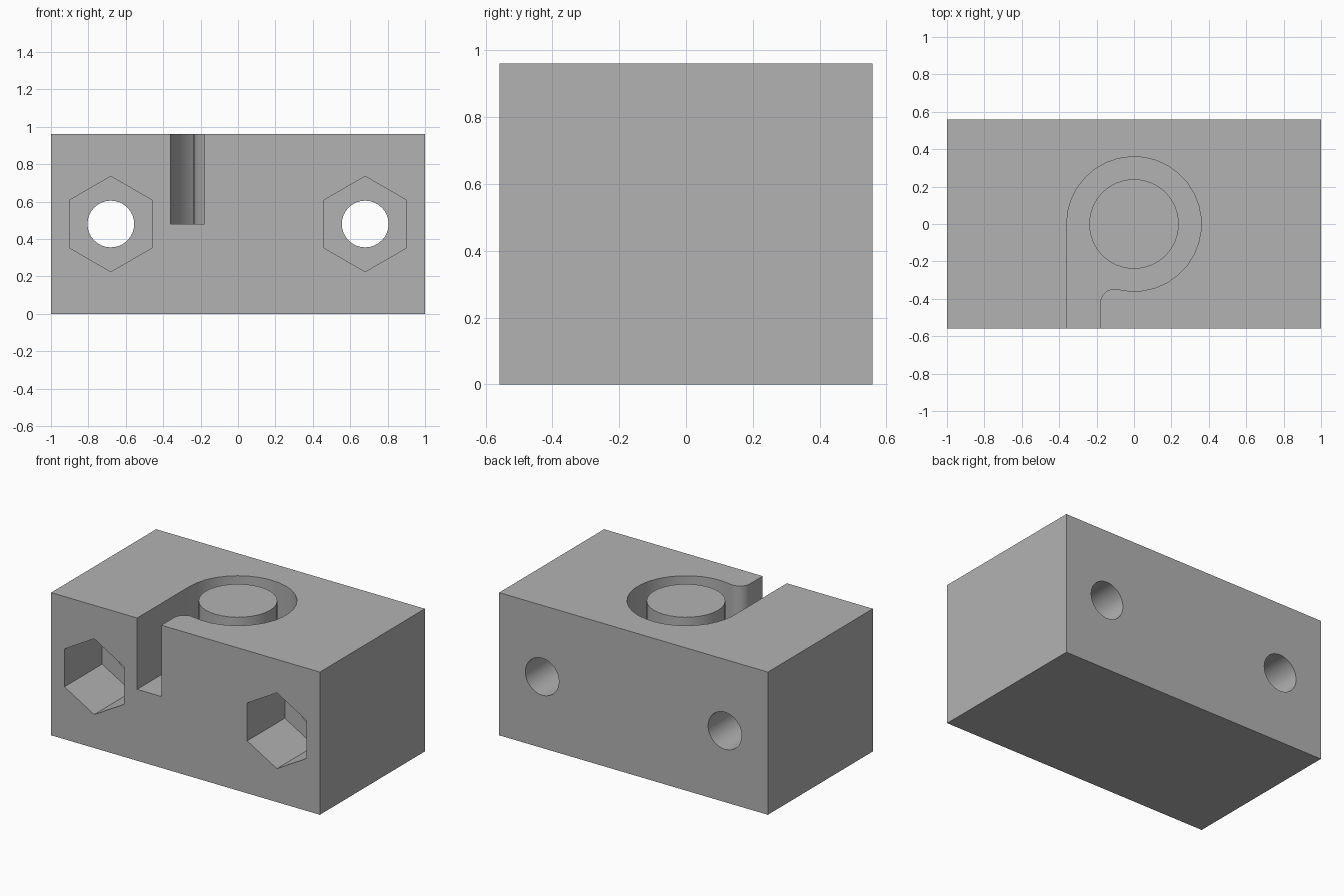
import bpy, bmesh, math
from mathutils import Vector

W, D, H = 2.0, 1.116, 0.96
MID = H / 2
FRONT = -D / 2
RING_R, POST_R, FILLET_R = 0.36, 0.24, 0.075
SLOT_RIGHT = -0.18

cube = bpy.data.objects.get("Cube")
if cube:
    bpy.data.objects.remove(cube, do_unlink=True)

grey = bpy.data.materials.new("plain grey")
grey.use_nodes = True
colour = (0.45, 0.45, 0.45, 1)
grey.diffuse_color = colour
grey.node_tree.nodes["Principled BSDF"].inputs["Base Color"].default_value = colour


def prism(name, outline, depth):
    """Closed solid from a list of 3D outline points pushed along a vector."""
    bm = bmesh.new()
    face = bm.faces.new([bm.verts.new(p) for p in outline])
    side = bmesh.ops.extrude_face_region(bm, geom=[face])
    moved = [g for g in side["geom"] if isinstance(g, bmesh.types.BMVert)]
    bmesh.ops.translate(bm, vec=depth, verts=moved)
    bmesh.ops.recalc_face_normals(bm, faces=bm.faces)
    mesh = bpy.data.meshes.new(name)
    bm.to_mesh(mesh)
    bm.free()
    mesh.materials.append(grey)
    obj = bpy.data.objects.new(name, mesh)
    bpy.context.collection.objects.link(obj)
    return obj


def arc(cx, cy, r, start, end, steps):
    angles = [start + (end - start) * i / steps for i in range(steps + 1)]
    return [(cx + r * math.cos(a), cy + r * math.sin(a)) for a in angles]


def ring(cx, cy, r, sides, turn=0):
    return arc(cx, cy, r, turn, turn + math.tau, sides)[:-1]


def combine(body, tool, operation):
    """Apply a boolean and remove the tool."""
    tool.hide_render = True
    mod = body.modifiers.new(operation.lower(), 'BOOLEAN')
    mod.object, mod.operation, mod.solver = tool, operation, 'EXACT'
    bpy.context.view_layer.objects.active = body
    bpy.ops.object.modifier_apply(modifier=mod.name)
    bpy.data.objects.remove(tool, do_unlink=True)


# Solid block
base = [(-W / 2, FRONT, 0), (W / 2, FRONT, 0), (W / 2, -FRONT, 0), (-W / 2, -FRONT, 0)]
block = prism("block", base, Vector((0, 0, H)))

# Ring channel with its straight outlet and rounded corner, down to mid height
fx = SLOT_RIGHT + FILLET_R
fy = -math.sqrt((RING_R + FILLET_R) ** 2 - fx ** 2)
meet = math.atan2(fy, fx)
path = [(-RING_R, FRONT - 0.1)]
path += arc(0, 0, RING_R, math.pi, meet, 26)
path += arc(fx, fy, FILLET_R, meet + math.pi, math.pi, 8)[1:]
path += [(SLOT_RIGHT, FRONT - 0.1)]
channel = prism("channel_cutter", [(x, y, MID) for x, y in path], Vector((0, 0, H)))

# Round post left standing in the middle of the channel
post = prism("post_cutter", [(x, y, MID - 0.1) for x, y in ring(0, 0, POST_R, 32)],
             Vector((0, 0, 2 * H)))
combine(channel, post, 'DIFFERENCE')
combine(block, channel, 'DIFFERENCE')

# Bolt holes right through, each with a hexagonal nut pocket in the front
for x in (-0.68, 0.68):
    hole = prism("hole_cutter", [(a, FRONT - 0.1, b) for a, b in ring(x, MID, 0.125, 32)],
                 Vector((0, D + 0.2, 0)))
    combine(block, hole, 'DIFFERENCE')
    pocket = prism("nut_pocket_cutter",
                   [(a, FRONT - 0.1, b) for a, b in ring(x, MID, 0.255, 6, math.pi / 2)],
                   Vector((0, 0.5, 0)))
    combine(block, pocket, 'DIFFERENCE')

# Smooth curved walls, crisp edges
bpy.ops.object.select_all(action='DESELECT')
block.select_set(True)
bpy.context.view_layer.objects.active = block
bpy.ops.object.shade_smooth_by_angle(angle=math.radians(30))
